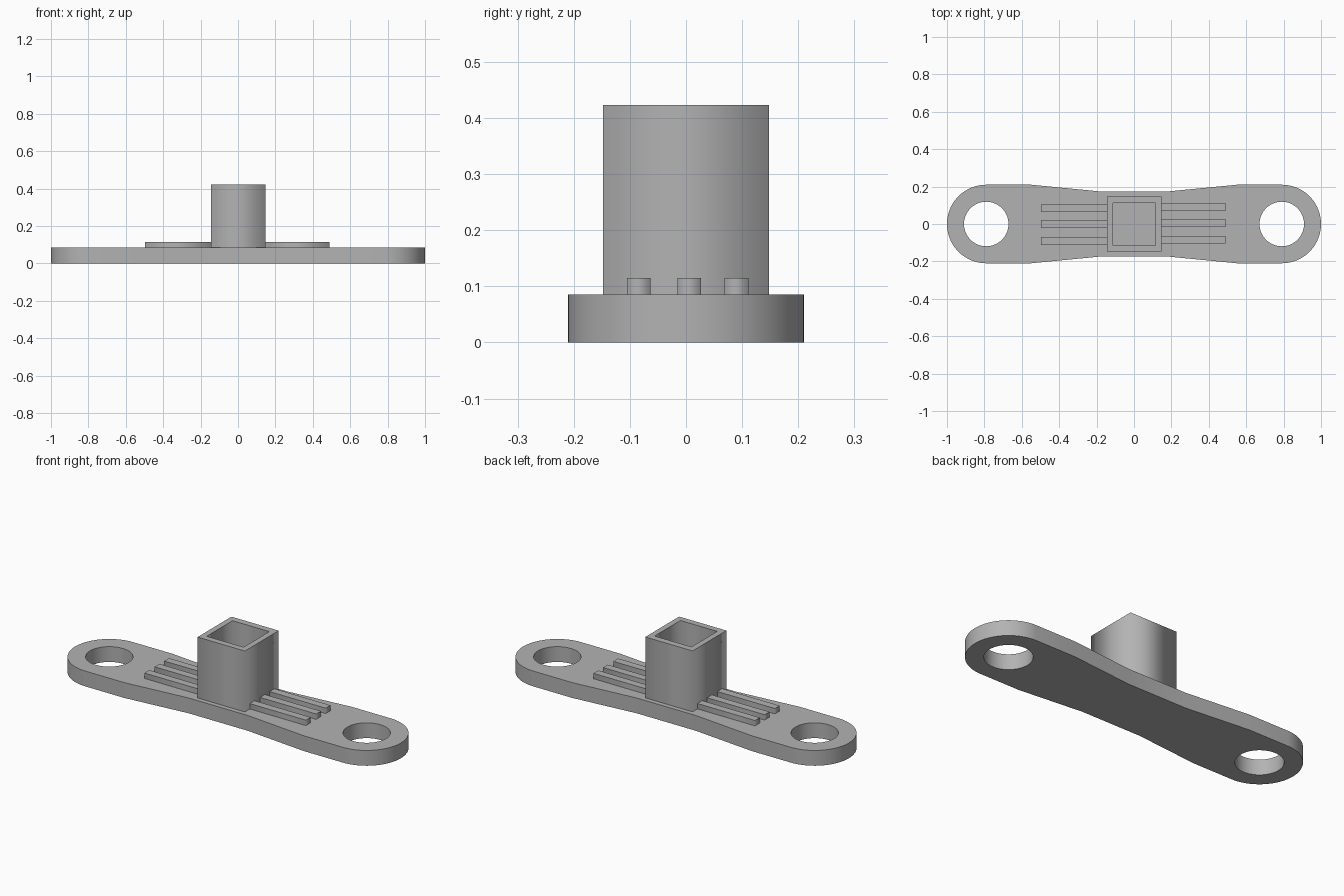
import bpy
import bmesh
from math import cos, sin, pi, radians

cube = bpy.data.objects.get("Cube")
if cube:
    bpy.data.objects.remove(cube)

PLATE_TOP = 0.085
HOLE_X = 0.79
END_RADIUS = 0.21

grey = bpy.data.materials.new("plain_grey")
grey.use_nodes = True
colour = (0.45, 0.45, 0.45, 1)
grey.diffuse_color = colour
grey.node_tree.nodes["Principled BSDF"].inputs["Base Color"].default_value = colour


def arc(cx, radius, start, end, steps):
    return [(cx + radius * cos(start + (end - start) * i / steps),
             radius * sin(start + (end - start) * i / steps))
            for i in range(steps + 1)]


def extrude_loops(name, loops, bottom, top):
    """Solid from an outer loop and any hole loops, extruded upwards."""
    curve = bpy.data.curves.new(name, "CURVE")
    curve.dimensions = "2D"
    curve.fill_mode = "BOTH"
    curve.extrude = (top - bottom) / 2
    for loop in loops:
        spline = curve.splines.new("POLY")
        spline.points.add(len(loop) - 1)
        for point, (x, y) in zip(spline.points, loop):
            point.co = (x, y, 0, 1)
        spline.use_cyclic_u = True
    temp = bpy.data.objects.new(name + "_curve", curve)
    bpy.context.collection.objects.link(temp)
    bpy.context.view_layer.update()
    mesh = bpy.data.meshes.new_from_object(
        temp.evaluated_get(bpy.context.evaluated_depsgraph_get()))
    bpy.data.objects.remove(temp)
    bm = bmesh.new()
    bm.from_mesh(mesh)
    bmesh.ops.remove_doubles(bm, verts=bm.verts, dist=0.0001)
    bmesh.ops.translate(bm, verts=bm.verts, vec=(0, 0, (top + bottom) / 2))
    bmesh.ops.dissolve_limit(bm, angle_limit=radians(0.5),
                             verts=bm.verts, edges=bm.edges)
    bmesh.ops.recalc_face_normals(bm, faces=bm.faces)
    bm.to_mesh(mesh)
    bm.free()
    return add_object(name, mesh)


def add_object(name, mesh):
    mesh.name = name
    mesh.materials.clear()
    mesh.materials.append(grey)
    obj = bpy.data.objects.new(name, mesh)
    bpy.context.collection.objects.link(obj)
    return obj


def rectangle(x0, x1, y0, y1):
    return [(x0, y0), (x1, y0), (x1, y1), (x0, y1)]


# Waisted base plate with round ends and two through holes
flank = [(0.55, END_RADIUS), (0.18, 0.174)]
outline = arc(HOLE_X, END_RADIUS, -pi / 2, pi / 2, 40)
outline += flank + [(-x, y) for x, y in reversed(flank)]
outline += arc(-HOLE_X, END_RADIUS, pi / 2, pi * 1.5, 40)
outline += [(-x, -y) for x, y in flank] + [(x, -y) for x, y in reversed(flank)]
holes = [arc(side * HOLE_X, 0.119, 0, 2 * pi, 64)[:-1] for side in (-1, 1)]
plate = extrude_loops("base_plate", [outline] + holes, 0, PLATE_TOP)
bpy.ops.object.select_all(action="DESELECT")
plate.select_set(True)
bpy.context.view_layer.objects.active = plate
bpy.ops.object.shade_smooth_by_angle(angle=radians(30))

# Hollow square socket, open at the top
extrude_loops("socket", [rectangle(-0.144, 0.146, -0.148, 0.148),
                         rectangle(-0.112, 0.114, -0.114, 0.112)],
              PLATE_TOP, 0.423)

# Three grip ribs on each side of the socket
for side, x0, x1, shift in (("right", -0.497, -0.144, -0.006),
                            ("left", 0.146, 0.49, 0)):
    for label, y in (("front", -0.084), ("middle", 0.006), ("back", 0.09)):
        y += shift
        extrude_loops(f"{side}_{label}_rib",
                      [rectangle(x0, x1, y - 0.021, y + 0.021)],
                      PLATE_TOP, 0.115)
